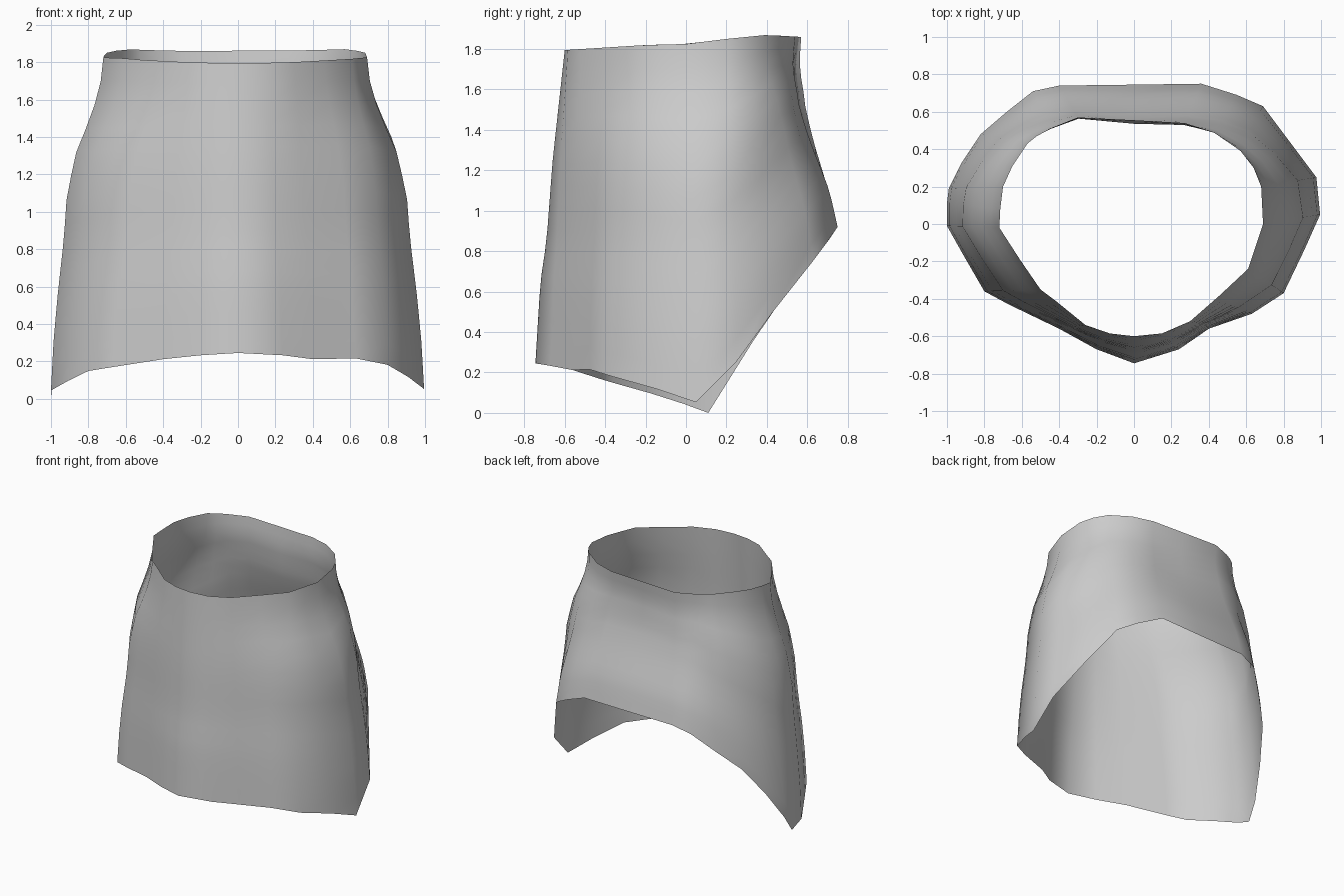
import bpy, bmesh, math

if "Cube" in bpy.data.objects:
    bpy.data.objects.remove(bpy.data.objects["Cube"])


def lerp_table(table, v):
    """Piecewise linear lookup in a list of (key, value) pairs."""
    if v <= table[0][0]:
        return table[0][1]
    for (a, fa), (b, fb) in zip(table, table[1:]):
        if v <= b:
            return fa + (fb - fa) * (v - a) / (b - a)
    return table[-1][1]


# waist and hem outlines seen from above: (waist x, waist y, hem x, hem y)
OUTLINE = [
    (.69, 0, .995, .05), (.68, .2, .975, .25), (.64, .30, .84, .43),
    (.57, .39, .69, .63), (.43, .49, .55, .69), (.27, .54, .36, .75),
    (0, .555, 0, .745), (-.3, .57, -.4, .74), (-.45, .51, -.54, .71),
    (-.52, .47, -.68, .60), (-.57, .43, -.82, .48), (-.65, .31, -.92, .33),
    (-.70, .2, -.99, .19), (-.715, .08, -1, .11), (-.72, -.02, -1, -.01),
    (-.61, -.19, -.91, -.17), (-.5, -.35, -.8, -.36), (-.42, -.41, -.67, -.43),
    (-.26, -.54, -.4, -.56), (-.13, -.585, -.2, -.67), (0, -.6, 0, -.745),
    (.15, -.585, .24, -.67), (.3, -.52, .4, -.56), (.46, -.38, .63, -.48),
    (.61, -.24, .8, -.37), (.65, -.12, .91, -.14),
]

# edge heights by depth
WAIST_Z = [(-.6, 1.795), (-.2, 1.82), (0, 1.825), (.2, 1.85), (.4, 1.87), (.57, 1.86)]
HEM_Z = [(-.74, .245), (-.57, .215), (-.4, .16), (-.08, .07), (.11, 0),
         (.36, .4), (.5, .6), (.62, .74), (.71, .86), (.75, .92)]

# how far each wall has flared from waist (0) to hem (1) on the way down
FRONT = [(0, 0), (.35, .41), (.61, .62), (.74, .83), (1, 1)]
SIDE = [(0, 0), (.1, .07), (.2, .3), (.29, .53), (.42, .7), (.54, .75),
        (.71, .87), (.85, .95), (1, 1)]
BACK = [(0, 0), (.17, -.12), (.38, -.02), (.54, .24), (.81, .78), (1, 1)]

ROWS = 14

# skirt: open cloth tube lofted from waist to hem
bm = bmesh.new()
rings = []
for r in range(ROWS + 1):
    t = r / ROWS
    ring = []
    for wx, wy, hx, hy in OUTLINE:
        ang = math.atan2(hy, hx)
        w = math.sin(ang) ** 2
        f = (1 - w) * lerp_table(SIDE, t) + w * lerp_table(BACK if hy > 0 else FRONT, t)
        z0 = lerp_table(WAIST_Z, wy)
        z1 = lerp_table(HEM_Z, hy) + (.03 if hx > .5 and hy < .3 else 0)
        ring.append(bm.verts.new((wx + (hx - wx) * f, wy + (hy - wy) * f,
                                  z0 + (z1 - z0) * t)))
    rings.append(ring)
n = len(OUTLINE)
for up, lo in zip(rings, rings[1:]):
    for i in range(n):
        j = (i + 1) % n
        bm.faces.new((lo[i], lo[j], up[j], up[i])).smooth = True

mesh = bpy.data.meshes.new("skirt")
bm.to_mesh(mesh)
bm.free()
skirt = bpy.data.objects.new("skirt", mesh)
bpy.context.collection.objects.link(skirt)
